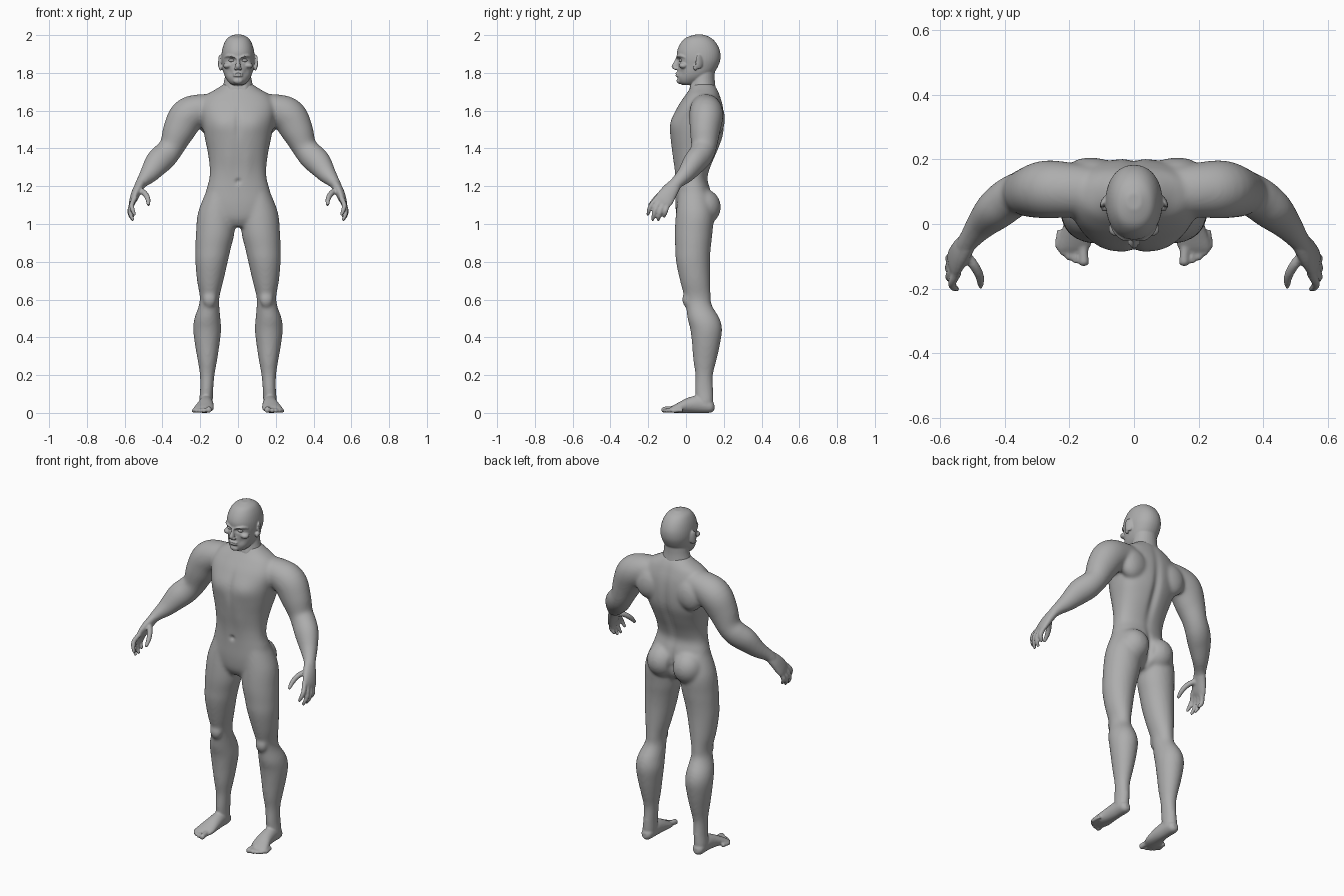
import bpy, bmesh, math
from mathutils import Vector, Matrix

skin = bpy.data.materials.new("grey_skin")
skin.diffuse_color = (0.42, 0.42, 0.42, 1)
X, Y, Z = Vector((1, 0, 0)), Vector((0, 1, 0)), Vector((0, 0, 1))


def spline(rows, n=5):
    """Catmull-Rom through rows of numbers."""
    R = [Vector(r) for r in rows]
    out = []
    for i in range(len(R) - 1):
        a, b, c, d = R[max(i - 1, 0)], R[i], R[i + 1], R[min(i + 2, len(R) - 1)]
        for k in range(n):
            t = k / n
            out.append(0.5 * (2 * b + (c - a) * t + (2 * a - 5 * b + 4 * c - d) * t * t
                              + (3 * b - a - 3 * c + d) * t ** 3))
    return out + [R[-1]]


def tube(bm, rows, s=1, frame=None, power=2.0, seg=28):
    """Loft of ellipses: rows are x, y, z, radius u, radius v; s mirrors in x."""
    P = spline(rows)
    rings = []
    for i, p in enumerate(P):
        if frame:
            u, v = frame
        else:
            t = (P[min(i + 1, len(P) - 1)] - P[max(i - 1, 0)])
            t = Vector(t[:3]).normalized()
            v = (Y - t * Y.dot(t)).normalized()
            u = v.cross(t)
        ring = []
        for k in range(seg):
            a = 2 * math.pi * k / seg
            c, d = math.cos(a), math.sin(a)
            c = math.copysign(abs(c) ** (2 / power), c)
            d = math.copysign(abs(d) ** (2 / power), d)
            q = Vector(p[:3]) + u * c * max(p[3], .002) + v * d * max(p[4], .002)
            ring.append(bm.verts.new((q.x * s, q.y, q.z)))
        rings.append(ring)
    faces = [bm.faces.new(rings[0]), bm.faces.new(rings[-1][::-1])]
    for a, b in zip(rings, rings[1:]):
        for k in range(seg):
            j = (k + 1) % seg
            faces.append(bm.faces.new((a[j], a[k], b[k], b[j])))
    bmesh.ops.recalc_face_normals(bm, faces=faces)


def ball(bm, c, r, s=1, tilt=0):
    m = (Matrix.Translation((c[0] * s, c[1], c[2])) @ Matrix.Rotation(tilt * s, 4, 'Z')
         @ Matrix.Diagonal((*r, 1)))
    bmesh.ops.create_uvsphere(bm, u_segments=24, v_segments=14, radius=1, matrix=m)


def fuse(bm, name, voxel, smooth):
    """Weld overlapping solids into one skin and relax it."""
    me = bpy.data.meshes.new(name)
    bm.to_mesh(me)
    bm.free()
    ob = bpy.data.objects.new(name, me)
    bpy.context.collection.objects.link(ob)
    m = ob.modifiers.new("weld", 'REMESH')
    m.mode, m.voxel_size = 'VOXEL', voxel
    m = ob.modifiers.new("relax", 'SMOOTH')
    m.factor, m.iterations = 0.5, smooth
    dg = bpy.context.evaluated_depsgraph_get()
    new = bpy.data.meshes.new_from_object(ob.evaluated_get(dg))
    ob.modifiers.clear()
    ob.data = new
    new.materials.clear()
    new.materials.append(skin)
    new.polygons.foreach_set("use_smooth", [True] * len(new.polygons))
    return ob


def sculpt(ob, strokes):
    """Each stroke: centre, falloff radii, push along the normal; both sides."""
    vs = ob.data.vertices
    normals = [v.normal.copy() for v in vs]
    for v, n in zip(vs, normals):
        x, y, z = abs(v.co.x), v.co.y, v.co.z
        push = 0
        for c, r, d in strokes:
            e = ((x - c[0]) / r[0]) ** 2 + ((y - c[1]) / r[1]) ** 2 + ((z - c[2]) / r[2]) ** 2
            if e < 6:
                push += d * math.exp(-e)
        v.co += n * push


# ---- torso: z, front y, back y, half width
bm = bmesh.new()
torso = [(1.745, .035, .145, .07), (1.715, .02, .165, .115), (1.68, -.005, .18, .17),
         (1.62, -.045, .197, .2), (1.54, -.078, .203, .19), (1.46, -.082, .195, .176),
         (1.38, -.072, .165, .16), (1.30, -.06, .13, .15), (1.24, -.056, .115, .152),
         (1.18, -.056, .13, .168), (1.1, -.056, .145, .185), (1.03, -.047, .13, .15),
         (.985, -.02, .09, .08)]
tube(bm, [(0, (f + b) / 2, z, w, (b - f) / 2) for z, f, b, w in torso], frame=(X, Y), power=2.3, seg=40)
leg = [(.095, .04, 1.17, .075, .08), (.112, .047, 1.06, .1, .1), (.121, .04, .95, .102, .1),
       (.132, .037, .87, .094, .094), (.14, .037, .8, .086, .09), (.147, .048, .7, .07, .08),
       (.15, .06, .62, .053, .071), (.153, .068, .57, .054, .069), (.162, .093, .5, .069, .085),
       (.163, .107, .44, .074, .084), (.163, .106, .36, .065, .074), (.162, .1, .28, .052, .062),
       (.163, .096, .2, .039, .047), (.166, .096, .12, .035, .049), (.17, .1, .06, .037, .046),
       (.17, .105, .02, .033, .036)]
arm = [(.1, .1, 1.635, .055, .07), (.2, .105, 1.605, .084, .085), (.27, .107, 1.57, .094, .09),
       (.315, .1, 1.49, .085, .08), (.35, .095, 1.41, .067, .068), (.385, .078, 1.365, .07, .066),
       (.425, .045, 1.325, .069, .062), (.47, 0, 1.265, .051, .047), (.507, -.045, 1.223, .033, .036),
       (.53, -.075, 1.19, .025, .035)]
for s in (1, -1):
    tube(bm, leg, s, frame=(X, Y))
    tube(bm, arm, s)
    ball(bm, (.085, .095, 1.09), (.088, .09, .095), s)      # buttock
    ball(bm, (.15, .002, .6), (.035, .022, .04), s)         # kneecap
    ball(bm, (.13, .15, 1.56), (.09, .055, .09), s)         # shoulder blade
body = fuse(bm, "trunk", 0.009, 9)
sculpt(body, [((.085, -.085, 1.53), (.07, .06, .06), .009),     # chest muscle
              ((0, -.08, 1.53), (.014, .05, .1), -.007),        # breastbone
              ((0, -.06, 1.225), (.012, .03, .012), -.014),     # navel
              ((0, .17, 1.42), (.022, .08, .2), -.014),         # spine
              ((0, .16, 1.07), (.014, .09, .08), -.025),        # cleft
              ((.05, -.06, 1.33), (.03, .03, .1), .004),        # belly muscle
              ((.16, .16, 1.46), (.05, .07, .1), .007)])        # side of back

# ---- hands and feet, welded onto the trunk
bm = bmesh.new()
bm.from_mesh(body.data)
bpy.data.objects.remove(body)
palm = [(.51, -.05, 1.22, .025, .032), (.535, -.085, 1.175, .025, .044),
        (.554, -.115, 1.13, .02, .05), (.563, -.13, 1.108, .012, .045)]
fingers = [[(.545, -.15, 1.14), (.562, -.18, 1.105), (.558, -.195, 1.075), (.545, -.203, 1.045)],
           [(.555, -.135, 1.125), (.57, -.158, 1.085), (.568, -.17, 1.05), (.553, -.177, 1.018)],
           [(.558, -.115, 1.115), (.572, -.133, 1.075), (.569, -.142, 1.045), (.553, -.148, 1.018)],
           [(.558, -.098, 1.11), (.571, -.105, 1.077), (.567, -.112, 1.055), (.553, -.117, 1.036)],
           [(.53, -.085, 1.18), (.497, -.125, 1.165), (.478, -.16, 1.135), (.474, -.195, 1.098)]]
foot = [(.17, .15, .03, .014, .016), (.17, .13, .035, .032, .034), (.17, .07, .046, .037, .046),
        (.172, .01, .04, .043, .04), (.18, -.045, .026, .052, .026), (.187, -.075, .018, .05, .017),
        (.19, -.09, .013, .042, .01)]
toes = [(.155, -.13, .016), (.18, -.122, .012), (.201, -.112, .0115), (.219, -.098, .011), (.234, -.078, .0105)]
for s in (1, -1):
    tube(bm, palm, s)
    for i, f in enumerate(fingers):
        r = .0145 if i == 4 else .0125
        tube(bm, [(*p, r * k, r * k) for p, k in zip(f, (1.1, 1.05, .95, .6))], s, seg=14)
    tube(bm, foot, s, frame=(X, Z))
    for x, y, r in toes:
        x0 = .185 + (x - .185) * .9
        tube(bm, [(x0, y + .06, r * 1.3, r * .9, r), (x, y + .025, r * 1.15, r * .9, r),
                  (x, y + .008, r, r, r), (x, y, r, r * .5, r * .5)], s, frame=(X, Z), seg=14)
body = fuse(bm, "body", 0.0062, 2)

# ---- head: z, front y, back y, half width
bm = bmesh.new()
skull = [(2.002, .045, .095, .022), (1.985, -.002, .133, .055), (1.955, -.03, .162, .074),
         (1.915, -.047, .18, .085), (1.875, -.047, .182, .088), (1.84, -.043, .172, .084),
         (1.80, -.046, .148, .076), (1.77, -.044, .11, .063), (1.748, -.036, .06, .043),
         (1.736, -.022, .03, .022)]
tube(bm, [(0, (f + b) / 2, z, w, (b - f) / 2) for z, f, b, w in skull], frame=(X, Y), power=2.15, seg=40)
tube(bm, [(0, .095, 1.86, .062, .06), (0, .09, 1.77, .071, .062), (0, .088, 1.71, .085, .07),
          (0, .09, 1.66, .09, .07)], frame=(X, Y))              # neck
tube(bm, [(0, -.038, 1.885, .009, .012), (0, -.05, 1.86, .01, .014), (0, -.058, 1.835, .014, .018),
          (0, -.055, 1.82, .012, .012)], frame=(X, Y))          # nose
ball(bm, (0, -.036, 1.758), (.026, .014, .016))                 # chin
for z, r in ((1.797, .006), (1.786, .0065)):                    # lips
    ball(bm, (0, -.046, z), (.027, .011, r))
for s in (1, -1):
    ball(bm, (.012, -.055, 1.823), (.009, .012, .008), s)       # nostril
    tube(bm, [(.01, -.045, 1.879, .005, .007), (.035, -.043, 1.888, .006, .009),
              (.06, -.024, 1.89, .006, .008), (.073, -.004, 1.882, .004, .004)], s, frame=(Z, Y), seg=14)
    ball(bm, (.055, -.014, 1.838), (.024, .024, .016), s)       # cheekbone
    ball(bm, (.094, .068, 1.858), (.009, .026, .038), s, .55)   # ear
    ball(bm, (.092, .05, 1.828), (.009, .012, .016), s, .4)     # ear lobe
head = fuse(bm, "head", 0.0042, 3)
sculpt(head, [((.034, -.045, 1.866), (.02, .03, .011), -.012),  # eye socket
              ((.045, -.03, 1.805), (.018, .03, .02), -.005),   # cheek hollow
              ((0, -.06, 1.7915), (.03, .02, .003), -.004),     # mouth line
              ((.104, .05, 1.86), (.008, .013, .02), -.007),    # ear hollow
              ((.04, .03, 1.70), (.016, .05, .05), .006)])      # neck muscle

# ---- eyes
bm = bmesh.new()
for s in (1, -1):
    ball(bm, (.034, -.024, 1.866), (.016, .014, .009), s)
eyes = fuse(bm, "eyes", 0.002, 1)
